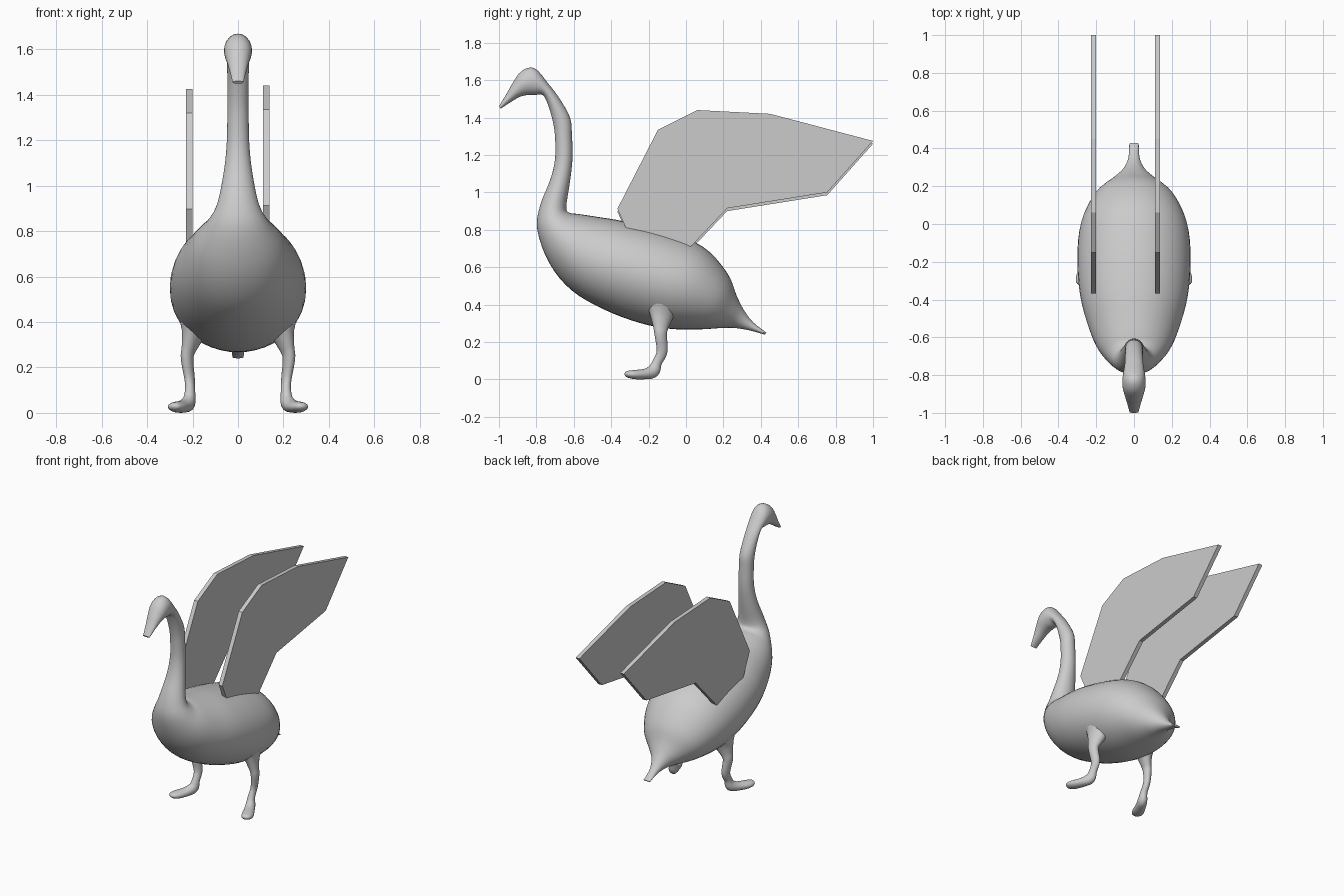
import bpy, bmesh
from math import cos, sin, tau
from mathutils import Vector

if "Cube" in bpy.data.objects:
    bpy.data.objects.remove(bpy.data.objects["Cube"], do_unlink=True)

plain_grey = bpy.data.materials.new("plain_grey")
plain_grey.use_nodes = True
GREY = (0.6, 0.6, 0.6, 1)
plain_grey.diffuse_color = GREY
plain_grey.node_tree.nodes["Principled BSDF"].inputs["Base Color"].default_value = GREY


def finish(name, bm, smooth):
    """Turn a bmesh into a named, coloured object."""
    bmesh.ops.recalc_face_normals(bm, faces=bm.faces)
    mesh = bpy.data.meshes.new(name)
    bm.to_mesh(mesh)
    bm.free()
    mesh.materials.append(plain_grey)
    obj = bpy.data.objects.new(name, mesh)
    bpy.context.collection.objects.link(obj)
    if smooth:
        bpy.ops.object.select_all(action='DESELECT')
        bpy.context.view_layer.objects.active = obj
        obj.select_set(True)
        bpy.ops.object.shade_smooth_by_angle(angle=0.9)
    return obj


def smooth_rows(rows, steps):
    """Run a smooth curve through rows of numbers."""
    rows = [Vector(r) for r in rows]
    padded = [rows[0]] + rows + [rows[-1]]
    result = []
    for a, b, c, d in zip(padded, padded[1:], padded[2:], padded[3:]):
        for i in range(steps):
            t = i / steps
            result.append(b + (c - a) * (t / 2)
                          + (a * 2 - b * 5 + c * 4 - d) * (t * t / 2)
                          + (b * 3 - a - c * 3 + d) * (t ** 3 / 2))
    return result + [rows[-1]]


def loft(name, rings, sides):
    """Skin elliptical rings, each given as centre, side axis and depth axis."""
    bm = bmesh.new()
    loops = []
    for centre, side, depth in rings:
        loops.append([bm.verts.new(centre + side * cos(tau * i / sides)
                                   + depth * sin(tau * i / sides))
                      for i in range(sides)])
    for low, high in zip(loops, loops[1:]):
        for i in range(sides):
            j = (i + 1) % sides
            bm.faces.new((low[i], low[j], high[j], high[i]))
    bm.faces.new(loops[0])
    bm.faces.new(loops[-1])
    return finish(name, bm, True)


# Tail, body, neck, head and bill: back y, back z, front y, front z, half width
body_rows = [
    (.43, .25, .42, .24, .025), (.36, .305, .34, .262, .03),
    (.31, .37, .26, .275, .06), (.27, .45, .19, .275, .12),
    (.22, .57, .08, .268, .21), (.09, .71, -.08, .27, .28),
    (-.11, .79, -.24, .30, .3), (-.33, .845, -.43, .37, .285),
    (-.48, .87, -.61, .475, .24), (-.58, .885, -.73, .62, .19),
    (-.62, .89, -.795, .8, .13), (-.64, .92, -.78, .93, .09),
    (-.62, 1.06, -.725, 1.07, .062), (-.607, 1.18, -.7, 1.18, .05),
    (-.61, 1.31, -.7, 1.29, .047), (-.62, 1.4, -.71, 1.37, .047),
    (-.675, 1.5, -.735, 1.46, .047), (-.735, 1.58, -.765, 1.52, .05),
    (-.81, 1.664, -.81, 1.52, .06), (-.88, 1.648, -.85, 1.52, .06),
    (-.93, 1.58, -.89, 1.51, .048), (-.955, 1.535, -.93, 1.487, .038),
    (-1, 1.46, -.99, 1.448, .024),
]
rings = []
for by, bz, fy, fz, width in smooth_rows(body_rows, 4):
    back, front = Vector((0, by, bz)), Vector((0, fy, fz))
    rings.append(((back + front) / 2, Vector((width, 0, 0)), (back - front) / 2))
loft("body_neck_and_head", rings, 40)

# Legs with feet: x, y, z, half width, half thickness
leg_rows = [
    (.17, -.12, .45, .1, .12), (.19, -.13, .36, .055, .075),
    (.212, -.135, .29, .034, .046), (.224, -.135, .24, .027, .034),
    (.213, -.128, .15, .022, .03), (.211, -.155, .09, .023, .026),
    (.218, -.175, .045, .03, .035), (.24, -.22, .029, .034, .028),
    (.268, -.28, .026, .038, .024), (.282, -.315, .029, .027, .016),
    (.286, -.326, .03, .008, .005),
]
across = Vector((.93, .37, 0))
rows = smooth_rows(leg_rows, 4)
for label, sign in (("left", 1), ("right", -1)):
    rings = []
    for i, row in enumerate(rows):
        ahead, behind = rows[min(i + 1, len(rows) - 1)], rows[max(i - 1, 0)]
        tangent = Vector((ahead - behind)[:3])
        depth = tangent.cross(across).normalized() * row[4]
        ring = [Vector(row[:3]), across * row[3], depth]
        for v in ring:
            v.x *= sign
        ring[0].z = max(ring[0].z, abs(ring[2].z))
        rings.append(ring)
    loft(label + "_leg", rings, 20)

# Wings: flat slabs cut from one outline, rooted inside the body
wing_outline = [(-.367, .912), (-.15, 1.335), (.06, 1.44), (.45, 1.42),
                (1, 1.275), (.755, 1), (.22, .915), (.04, .725),
                (-.08, .6), (-.23, .6), (-.33, .83)]
for label, x, drop in (("left", .11, 0), ("right", -.228, .015)):
    bm = bmesh.new()
    face = bm.faces.new([bm.verts.new((x, y, z - drop)) for y, z in wing_outline])
    slab = bmesh.ops.extrude_face_region(bm, geom=[face])
    moved = [g for g in slab["geom"] if isinstance(g, bmesh.types.BMVert)]
    bmesh.ops.translate(bm, verts=moved, vec=(.028, 0, 0))
    finish(label + "_wing", bm, False)
